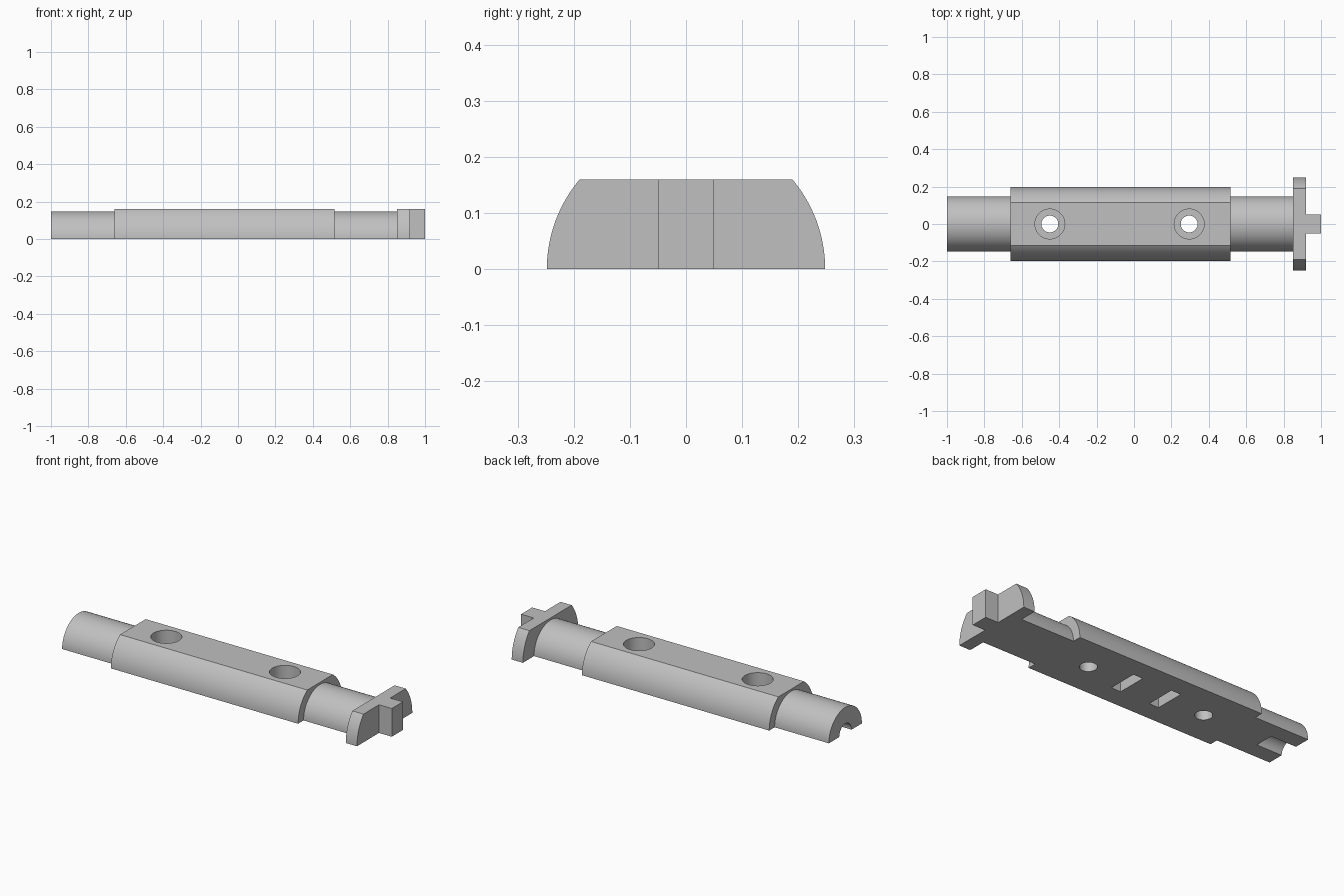
import bpy, bmesh, math
from mathutils import Matrix

if "Cube" in bpy.data.objects:
    bpy.data.objects.remove(bpy.data.objects["Cube"])

grey = bpy.data.materials.new("light grey")
grey.diffuse_color = (0.53, 0.53, 0.53, 1)
grey.use_nodes = True
grey.node_tree.nodes["Principled BSDF"].inputs["Base Color"].default_value = grey.diffuse_color

TOP = 0.16  # height of the flat cut along the top


def finish(name, bm):
    bmesh.ops.recalc_face_normals(bm, faces=bm.faces)
    mesh = bpy.data.meshes.new(name)
    bm.to_mesh(mesh)
    bm.free()
    mesh.materials.append(grey)
    obj = bpy.data.objects.new(name, mesh)
    bpy.context.collection.objects.link(obj)
    return obj


def half_round(name, x0, x1, radius, steps=48):
    """Half cylinder along x, cut flat at TOP when it is taller than that."""
    a = math.asin(min(1, TOP / radius))
    if a < math.pi / 2 - 1e-6:
        right = [a * i / (steps // 2) for i in range(steps // 2 + 1)]
        angles = right + [math.pi - t for t in reversed(right)]
    else:
        angles = [math.pi * i / steps for i in range(steps + 1)]
    bm = bmesh.new()
    face = bm.faces.new([bm.verts.new((x0, radius * math.cos(t), radius * math.sin(t)))
                         for t in angles])
    ext = bmesh.ops.extrude_face_region(bm, geom=[face], use_keep_orig=True)
    verts = [g for g in ext["geom"] if isinstance(g, bmesh.types.BMVert)]
    bmesh.ops.translate(bm, verts=verts, vec=(x1 - x0, 0, 0))
    return finish(name, bm)


def box(name, x0, x1, half_width, z0, z1):
    bm = bmesh.new()
    m = (Matrix.Translation(((x0 + x1) / 2, 0, (z0 + z1) / 2))
         @ Matrix.Diagonal((x1 - x0, 2 * half_width, z1 - z0, 1)))
    bmesh.ops.create_cube(bm, size=1, matrix=m)
    return finish(name, bm)


def rod(name, centre, radius, length, axis="Z"):
    bm = bmesh.new()
    m = Matrix.Translation(centre)
    if axis == "X":
        m = m @ Matrix.Rotation(math.pi / 2, 4, "Y")
    bmesh.ops.create_cone(bm, cap_ends=True, segments=48, radius1=radius,
                          radius2=radius, depth=length, matrix=m)
    return finish(name, bm)


def cut(target, cutter):
    cutter.hide_render = True
    mod = target.modifiers.new("cut", "BOOLEAN")
    mod.operation, mod.solver, mod.object = "DIFFERENCE", "EXACT", cutter
    bpy.context.view_layer.objects.active = target
    bpy.ops.object.modifier_apply(modifier=mod.name)
    bpy.data.objects.remove(cutter)


# Main parts along the axis
body = half_round("body", -0.66, 0.515, 0.197)
left_shaft = half_round("left_shaft", -1.0, -0.66, 0.148)
right_shaft = half_round("right_shaft", 0.515, 0.85, 0.148)
flange = half_round("flange", 0.85, 0.92, 0.248)
end_key = box("end_key", 0.92, 1.0, 0.05, 0, TOP)

# Counterbored screw holes
for x in (-0.45, 0.295):
    cut(body, rod("hole_cutter", (x, 0, 0.08), 0.045, 0.4))
    cut(body, rod("counterbore_cutter", (x, 0, 0.06 + 0.1), 0.08, 0.2))

# Pockets in the underside
for x in (-0.2, 0.045):
    cut(body, box("pocket_cutter", x - 0.03, x + 0.03, 0.085, -0.05, 0.09))

# Round groove in the left end
cut(left_shaft, rod("groove_cutter", (-0.94, 0, 0), 0.055, 0.2, "X"))

# Smooth the curved faces only
for obj in (body, left_shaft, right_shaft, flange):
    bpy.ops.object.select_all(action="DESELECT")
    obj.select_set(True)
    bpy.context.view_layer.objects.active = obj
    bpy.ops.object.shade_smooth_by_angle(angle=math.radians(30))
